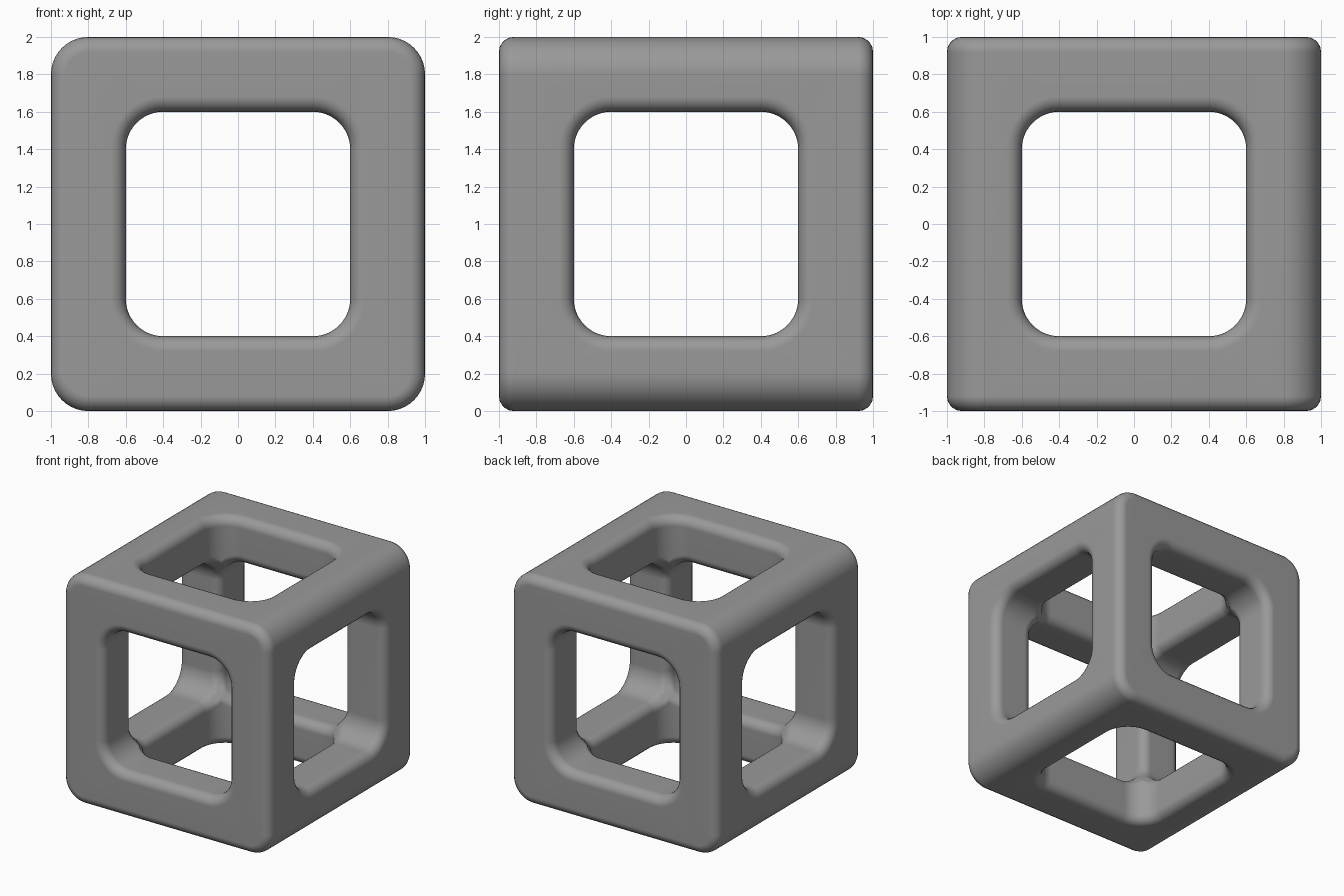
import bpy, bmesh, math

if "Cube" in bpy.data.objects:
    bpy.data.objects.remove(bpy.data.objects["Cube"])

SEGS = 10        # facets per rounded corner (even, so the three windows meet on one)
R = 0.08         # soft edge radius
ROWS = 5         # facets per soft edge


def rounded_square(half, radius):
    """Points of a rounded square, counter-clockwise, as (u, v)."""
    pts = []
    for k, (sx, sy) in enumerate([(1, 1), (-1, 1), (-1, -1), (1, -1)]):
        for i in range(SEGS + 1):
            a = math.pi / 2 * (k + i / SEGS)
            pts.append((sx * (half - radius) + radius * math.cos(a),
                        sy * (half - radius) + radius * math.sin(a)))
    return pts


def loop(half, radius, depth):
    return [(u, v, depth) for u, v in rounded_square(half, radius)]


def inner_loop(t):
    """Window profile where it meets the neighbouring windows, rounded by angle t."""
    grow, pts = R * (1 - math.cos(t)), []
    for u, v in rounded_square(0.6, 0.2):
        big, small = max(abs(u), abs(v)), min(abs(u), abs(v))
        blend = grow * (small / big) ** 8
        du, dv = (grow, blend) if abs(u) >= abs(v) else (blend, grow)
        pts.append((u + math.copysign(du, u), v + math.copysign(dv, v),
                    big + R - R * math.sin(t)))
    return pts


def place(axis, sign, p):
    """Turn (u, v, depth) into a position on the side facing axis * sign."""
    u, v, d = p
    out = [0, 0, 0]
    out[axis], out[(axis + 1) % 3], out[(axis + 2) % 3] = sign * d, u, v
    return (out[0], out[1], out[2] + 1)


def add_face(bm, pts):
    keep = [p for i, p in enumerate(pts) if math.dist(p, pts[i - 1]) > 1e-5]
    if len(keep) > 2:
        bm.faces.new([bm.verts.new(p) for p in keep])


def skin(bm, rows):
    """Quads between neighbouring closed loops."""
    for a, b in zip(rows, rows[1:]):
        n = len(a)
        for i in range(n):
            j = (i + 1) % n
            add_face(bm, [a[i], a[j], b[j], b[i]])


bm = bmesh.new()
for axis in range(3):
    for sign in (-1, 1):
        # Rounded inside edge, window wall, then rounded rim
        rows = [inner_loop(math.pi / 4 * (1 - i / 3)) for i in range(4)]
        for i in range(ROWS + 1):
            t = math.pi / 2 * i / ROWS
            off = R * (1 - math.cos(t))
            rows.append(loop(0.6 + off, 0.2 + off, 1 - R + R * math.sin(t)))
        if axis == 1:
            # Front and back: flat face and rounded outer edge
            for i in range(ROWS + 1):
                t = math.pi / 2 * i / ROWS
                off = R * (1 - math.sin(t))
                rows.append(loop(1 - off, 0.2 - off, 1 - R + R * math.cos(t)))
        else:
            # Sides, top and bottom: flat face out to a plain rectangle
            hu, hv = (0.92, 0.8) if axis == 0 else (0.8, 0.92)
            rows.append([(math.copysign(hu, u), math.copysign(hv, v), 1)
                         for u, v, d in rows[-1]])
        skin(bm, [[place(axis, sign, p) for p in row] for row in rows])

# Large rounded edges running front to back
outline = rounded_square(1.0, 0.2)
for i in range(len(outline) - 1):
    if i % (SEGS + 1) < SEGS:
        (z0, x0), (z1, x1) = outline[i], outline[i + 1]
        add_face(bm, [(x0, -0.92, z0 + 1), (x1, -0.92, z1 + 1),
                      (x1, 0.92, z1 + 1), (x0, 0.92, z0 + 1)])

bmesh.ops.remove_doubles(bm, verts=bm.verts, dist=1e-4)
bmesh.ops.recalc_face_normals(bm, faces=bm.faces)
mesh = bpy.data.meshes.new("cube_frame")
bm.to_mesh(mesh)
bm.free()
frame = bpy.data.objects.new("cube_frame", mesh)
bpy.context.collection.objects.link(frame)

# Dark grey finish
grey = bpy.data.materials.new("dark_grey")
grey.diffuse_color = (0.32, 0.32, 0.32, 1)
grey.use_nodes = True
grey.node_tree.nodes["Principled BSDF"].inputs["Base Color"].default_value = grey.diffuse_color
mesh.materials.append(grey)

bpy.context.view_layer.objects.active = frame
frame.select_set(True)
bpy.ops.object.shade_smooth_by_angle(angle=math.radians(40))
weighted = frame.modifiers.new("clean_shading", 'WEIGHTED_NORMAL')
weighted.keep_sharp = True
